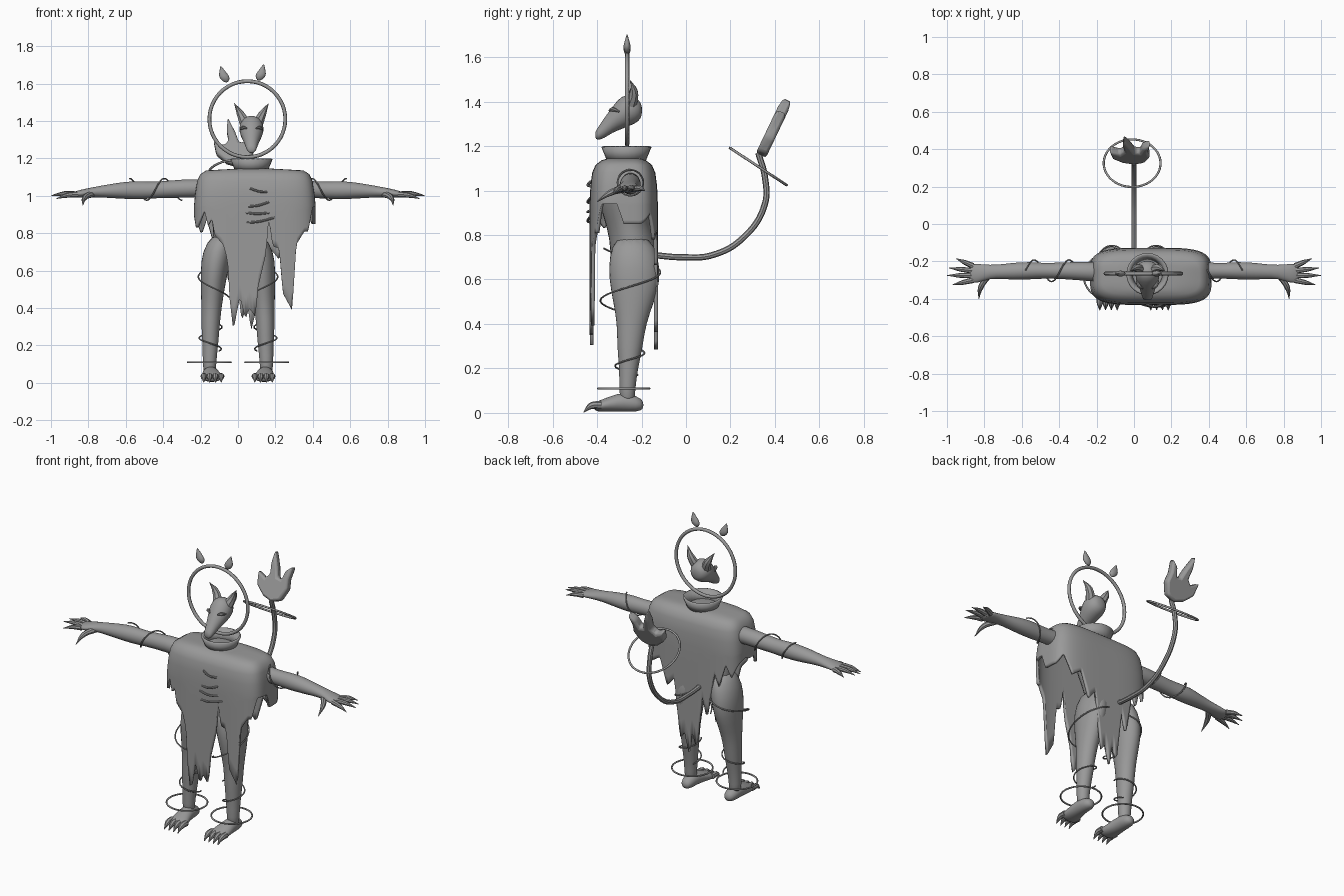
import bpy, bmesh, math
from mathutils import Vector

if "Cube" in bpy.data.objects:
    bpy.data.objects.remove(bpy.data.objects["Cube"], do_unlink=True)

GREY = (0.32, 0.32, 0.32, 1)
grey = bpy.data.materials.new("plain grey")
grey.use_nodes = True
grey.diffuse_color = GREY
grey.node_tree.nodes["Principled BSDF"].inputs["Base Color"].default_value = GREY


def finish(obj, mirror=False, subdivide=0, angle=40):
    """Give the object its material, modifiers and shading."""
    obj.data.materials.clear()
    obj.data.materials.append(grey)
    bpy.ops.object.select_all(action='DESELECT')
    obj.select_set(True)
    bpy.context.view_layer.objects.active = obj
    if obj.type == 'CURVE':
        bpy.ops.object.convert(target='MESH')
        obj = bpy.context.view_layer.objects.active
    bpy.ops.object.shade_smooth_by_angle(angle=math.radians(angle))
    if mirror:
        obj.modifiers.new("Mirror", 'MIRROR').merge_threshold = 0
    if subdivide:
        obj.modifiers.new("Subdivision", 'SUBSURF').levels = subdivide
        obj.modifiers["Subdivision"].render_levels = subdivide
    return obj


def mesh_object(name, bm):
    bmesh.ops.recalc_face_normals(bm, faces=bm.faces)
    data = bpy.data.meshes.new(name)
    bm.to_mesh(data)
    bm.free()
    obj = bpy.data.objects.new(name, data)
    bpy.context.collection.objects.link(obj)
    return obj


def skin(bm, rings, closed=True):
    for a, b in zip(rings, rings[1:]):
        for i in range(len(a) if closed else len(a) - 1):
            j = (i + 1) % len(a)
            bm.faces.new((a[i], a[j], b[j], b[i]))


def limb(name, axis, stations, sides=14, mirror=False):
    """Loft ellipses (x, y, z, radius, radius) lying across one axis."""
    u, v = {'X': (1, 2), 'Y': (0, 2), 'Z': (0, 1)}[axis]
    bm = bmesh.new()
    rings = []
    for x, y, z, ru, rv in stations:
        ring = []
        for i in range(sides):
            t = math.tau * i / sides
            co = Vector((x, y, z))
            co[u] += ru * math.cos(t)
            co[v] += rv * math.sin(t)
            ring.append(bm.verts.new(co))
        rings.append(ring)
    skin(bm, rings)
    bm.faces.new(rings[0])
    bm.faces.new(rings[-1])
    return finish(mesh_object(name, bm), mirror, 1, 180)


def tube(name, points, depth, radii=None, mirror=False, kind='BEZIER'):
    """Round tube through points, optionally tapering."""
    data = bpy.data.curves.new(name, 'CURVE')
    data.dimensions = '3D'
    data.bevel_depth = depth
    data.bevel_resolution = 2
    data.use_fill_caps = True
    data.resolution_u = 8
    spline = data.splines.new(kind)
    knots = spline.bezier_points if kind == 'BEZIER' else spline.points
    knots.add(len(points) - 1)
    for i, (knot, p) in enumerate(zip(knots, points)):
        if kind == 'BEZIER':
            knot.co = p
            knot.handle_left_type = knot.handle_right_type = 'AUTO'
        else:
            knot.co = (*p, 1)
        knot.radius = radii[i] if radii else 1
    obj = bpy.data.objects.new(name, data)
    bpy.context.collection.objects.link(obj)
    return finish(obj, mirror)


def hoop(name, centre, radius, thickness, tilt=0.0):
    bpy.ops.mesh.primitive_torus_add(location=centre, rotation=(tilt, 0, 0), major_radius=radius,
                                     minor_radius=thickness, major_segments=48, minor_segments=8)
    bpy.context.object.name = name
    return finish(bpy.context.object, angle=60)


def coil(name, axis, start, end, ru, rv, turns, phase):
    """Thin wire wound loosely around a limb, on both sides."""
    u, v = {'X': (1, 2), 'Z': (0, 1)}[axis]
    points = []
    for i in range(41):
        f = i / 40
        p = Vector(start).lerp(Vector(end), f)
        p[u] += ru * math.cos(phase + turns * math.tau * f)
        p[v] += rv * math.sin(phase + turns * math.tau * f)
        points.append(p)
    tube(name, points, 0.004, mirror=True, kind='POLY')


# Body
limb("torso", 'Z', [(0, -.23, .64, .08, .09), (0, -.235, .7, .14, .11), (0, -.24, .78, .135, .105),
                    (0, -.27, .87, .14, .1), (0, -.28, .96, .17, .12), (0, -.28, 1.06, .19, .11),
                    (0, -.275, 1.12, .1, .07)])
limb("legs", 'Z', [(.08, -.24, .8, .06, .08), (.11, -.235, .7, .085, .115), (.127, -.23, .6, .075, .12),
                   (.135, -.235, .5, .065, .095), (.142, -.245, .4, .055, .066), (.147, -.252, .3, .05, .06),
                   (.148, -.258, .2, .043, .043), (.153, -.265, .1, .036, .036),
                   (.15, -.262, .04, .035, .035)], mirror=True)
limb("feet", 'Y', [(.145, -.19, .035, .02, .02), (.147, -.22, .04, .04, .036), (.147, -.28, .05, .043, .046),
                   (.143, -.34, .04, .052, .036), (.137, -.39, .03, .06, .026),
                   (.137, -.415, .028, .05, .018)], mirror=True)
for i in range(4):
    x = .09 + .031 * i
    tube("toes", [(x, -.38, .035), (x, -.425, .032), (x, -.46, .003)], .02, [.9, .8, .1], True)

# Arms and hands
limb("arms", 'X', [(.13, -.26, 1.04, .06, .055), (.3, -.25, 1.04, .05, .05), (.45, -.25, 1.03, .042, .044),
                   (.52, -.25, 1.03, .045, .05), (.6, -.25, 1.03, .05, .048), (.7, -.255, 1.025, .041, .036),
                   (.77, -.255, 1.02, .036, .028), (.84, -.265, 1.012, .055, .022),
                   (.89, -.265, 1.005, .05, .014)], mirror=True)
for y, tip in [(-.225, (.95, -.185, 1.0)), (-.25, (.99, -.235, 1.005)),
               (-.275, (1.0, -.275, 1.0)), (-.3, (.97, -.325, .985))]:
    knuckle = Vector((.86, y, 1.008))
    tip = Vector(tip)
    tube("fingers", [knuckle, knuckle.lerp(tip, .5) + Vector((0, 0, .006)), tip], .016, [1, .8, .1], True)
tube("thumbs", [(.78, -.275, 1.01), (.82, -.34, .99), (.83, -.4, .95)], .018, [1, .8, .1], True)

# Long-snouted head with pointed ears
HX = .072
limb("head", 'Y', [(HX, -.197, 1.36, .02, .02), (HX, -.21, 1.36, .05, .05), (HX, -.25, 1.362, .068, .072),
                   (HX, -.29, 1.352, .066, .078), (HX, -.33, 1.32, .05, .06), (HX, -.37, 1.278, .034, .046),
                   (HX, -.4, 1.252, .027, .027), (HX, -.408, 1.25, .014, .014)])
for side in (-1, 1):
    tube("ear", [(HX + side * .035, -.25, 1.39), (HX + side * .06, -.235, 1.44),
                 (HX + side * .092, -.25, 1.495)], .03, [1, .7, .04])
    tube("brow", [(HX + side * .025, -.345, 1.36), (HX + side * .045, -.33, 1.365),
                  (HX + side * .058, -.3, 1.355)], .01, [.4, 1, .4])

# Flared collar
bm = bmesh.new()
bmesh.ops.create_cone(bm, cap_ends=False, segments=24, radius1=.082, radius2=.113, depth=.075)
collar = mesh_object("collar", bm)
collar.location = (HX, -.268, 1.158)
finish(collar).modifiers.new("Solidify", 'SOLIDIFY').thickness = .012

# Tattered cloak: hem heights across the front and the back
FRONT = [(-.24, .92), (-.225, .83), (-.18, .92), (-.16, .84), (-.14, .88), (-.125, .79), (-.08, .74),
         (-.055, .65), (-.045, .45), (-.025, .28), (.01, .46), (.04, .34), (.06, .4), (.095, .35),
         (.105, .5), (.15, .69), (.165, .88), (.185, .73), (.22, .72), (.24, .48), (.29, .39),
         (.312, .74), (.355, .81), (.375, .81), (.4, .94)]
BACK = [(-.24, .92), (-.2, .8), (-.17, .88), (-.13, .74), (-.1, .82), (-.05, .53), (-.02, .66), (.02, .33),
        (.05, .42), (.07, .28), (.1, .4), (.13, .36), (.17, .72), (.22, .66), (.27, .82), (.33, .78),
        (.38, .9), (.41, .85)]


def hem(table, x):
    for (xa, za), (xb, zb) in zip(table, table[1:]):
        if x <= xb:
            return za + (zb - za) * max(0, x - xa) / (xb - xa)
    return table[-1][1]


CX, CY, N = .09, -.28, 110
outline = []
for face, table in ((-1, FRONT), (1, BACK)):
    for i in range(N):
        x = -face * math.sin(math.pi * (i / N - .5)) * -1 if face > 0 else math.sin(math.pi * (i / N - .5))
        x = x if face < 0 else -x
        outline.append((x, face * (1 - abs(x) ** 4) ** .25, table))
bm = bmesh.new()
rings = []
for z, hx, hy in [(1.145, .1, .07), (1.136, .26, .1), (1.115, .292, .127), (1.08, .308, .142),
                  (1.02, .318, .15), (.95, .325, .153)]:
    rings.append([bm.verts.new((CX + hx * x, CY + hy * y, z)) for x, y, t in outline])
bm.faces.new(rings[0])
for row in range(1, 7):
    rings.append([bm.verts.new((CX + .325 * x, CY + .153 * y, .95 + (hem(t, CX + .325 * x) - .95) * row / 6))
                  for x, y, t in outline])
skin(bm, rings)
cloak = finish(mesh_object("cloak", bm))
thick = cloak.modifiers.new("Solidify", 'SOLIDIFY')
thick.thickness, thick.offset = .016, -1

# Stitches on the cloak front
for z, x, w, slope in [(1.03, .11, .045, -.01), (.955, .11, .055, .012), (.91, .105, .065, 0), (.87, .12, .075, .014)]:
    tube("stitch", [(x - w, -.43, z - slope), (x, -.442, z - .006), (x + w, -.43, z + slope)], .006)

# Tail with a flame at its end
tube("tail", [(0, -.15, .71), (0, -.02, .7), (0, .12, .71), (0, .26, .79), (0, .355, .94),
              (0, .355, 1.06), (0, .325, 1.17)], .014)
bm = bmesh.new()
shape = [(0, -.01), (.055, .01), (.085, .08), (.075, .14), (.085, .215), (.045, .18), (.03, .125), (.005, .13),
         (-.015, .19), (-.055, .275), (-.06, .2), (-.05, .14), (-.075, .11), (-.13, .14), (-.115, .06), (-.06, .01)]
base = bm.faces.new([bm.verts.new((x, -.025, z)) for x, z in shape])
extruded = bmesh.ops.extrude_face_region(bm, geom=[base])["geom"]
bmesh.ops.translate(bm, vec=(0, .05, 0), verts=[g for g in extruded if isinstance(g, bmesh.types.BMVert)])
flame = mesh_object("tail_flame", bm)
flame.location, flame.rotation_euler = (0, .34, 1.165), (-.446, 0, 0)
bevel = finish(flame).modifiers.new("Bevel", 'BEVEL')
bevel.width, bevel.segments = .014, 2

# Hoops around the head, tail and ankles
hoop("head_halo", (.05, -.265, 1.41), .203, .01, math.pi / 2)
hoop("tail_hoop", (-.01, .325, 1.108), .152, .006, -.58)
for side in (-1, 1):
    hoop("ankle_hoop", (side * .153, -.28, .11), .115, .005)

# Small flames above the halo
for x, z, lean in ((-.063, 1.605, -.03), (.113, 1.615, .025)):
    limb("halo_flame", 'Z', [(x + lean * f, -.265, z + .09 * f, r, r * .6)
                             for f, r in ((0, .008), (.2, .028), (.4, .031), (.7, .016), (1, .002))], 8)

# Wires wound around the limbs
coil("arm_wire", 'X', (.3, -.25, 1.035), (.58, -.25, 1.035), .058, .058, 1.5, -1.6)
coil("shin_wire", 'Z', (.15, -.255, .17), (.145, -.25, .31), .06, .065, 1.2, 2.5)
coil("thigh_wire", 'Z', (.13, -.25, .46), (.11, -.25, .74), .09, .135, 1.1, 3.6)
